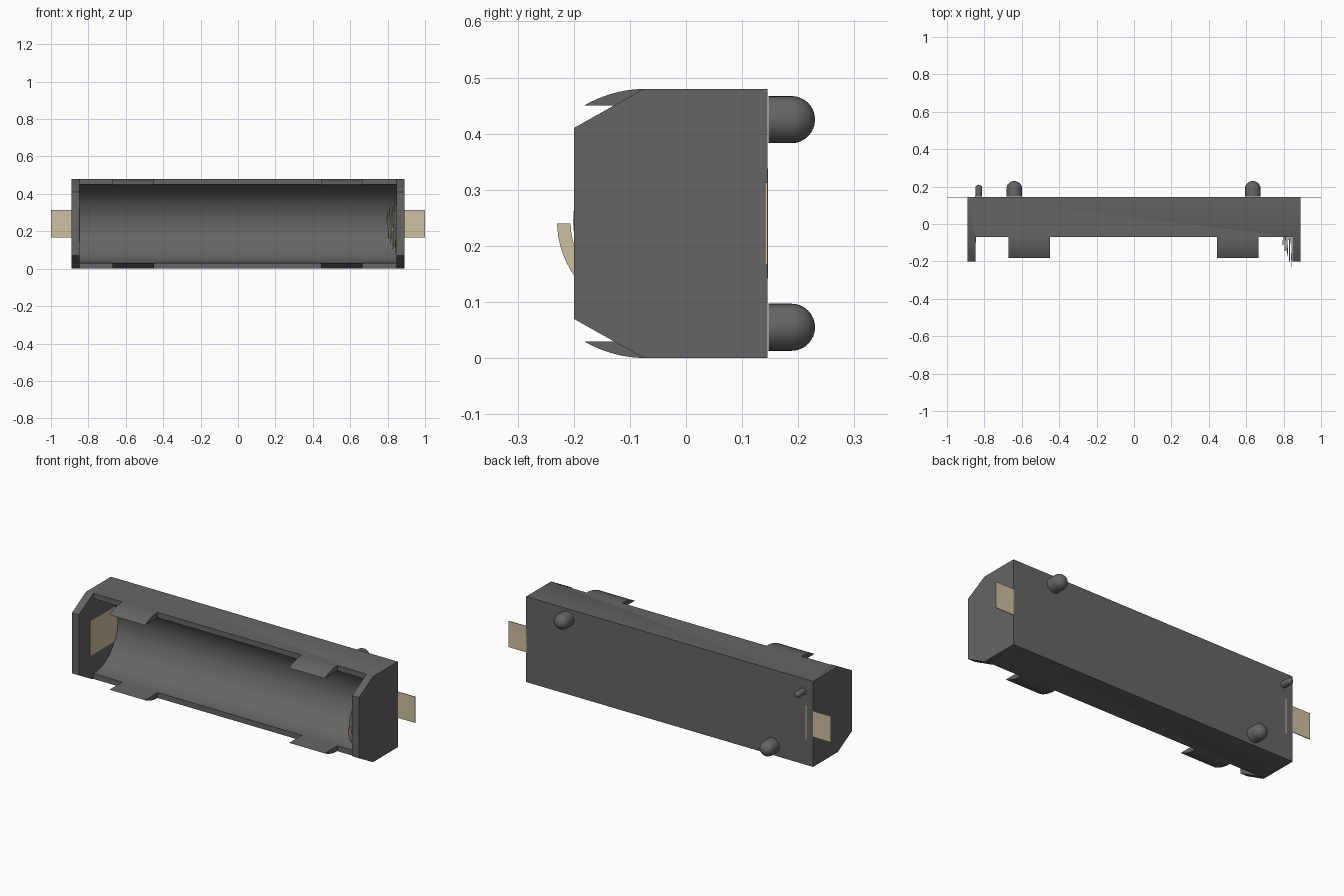
import bpy, bmesh
from math import sin, cos, pi, radians

if "Cube" in bpy.data.objects:
    bpy.data.objects.remove(bpy.data.objects["Cube"])


def material(name, rgb):
    m = bpy.data.materials.new(name)
    m.diffuse_color = (*rgb, 1)
    m.use_nodes = True
    m.node_tree.nodes["Principled BSDF"].inputs["Base Color"].default_value = m.diffuse_color
    return m


PLASTIC = material("dark_plastic", (0.13, 0.13, 0.13))
METAL = material("contact_metal", (0.62, 0.53, 0.35))
ZC = 0.24  # height of the cell axis


def finish(name, bm, mat, smooth=True):
    bmesh.ops.recalc_face_normals(bm, faces=bm.faces)
    me = bpy.data.meshes.new(name)
    bm.to_mesh(me)
    bm.free()
    ob = bpy.data.objects.new(name, me)
    bpy.context.collection.objects.link(ob)
    me.materials.append(mat)
    if smooth:
        shade(ob)
    return ob


def shade(ob):
    bpy.ops.object.select_all(action='DESELECT')
    ob.select_set(True)
    bpy.context.view_layer.objects.active = ob
    bpy.ops.object.shade_smooth_by_angle(angle=radians(30))


def prism(name, profile, x0, x1, mat, smooth=True):
    """Extrude a closed (y, z) outline along x."""
    bm = bmesh.new()
    f = bm.faces.new([bm.verts.new((x0, y, z)) for y, z in profile])
    ext = bmesh.ops.extrude_face_region(bm, geom=[f])
    moved = [v for v in ext['geom'] if isinstance(v, bmesh.types.BMVert)]
    bmesh.ops.translate(bm, verts=moved, vec=(x1 - x0, 0, 0))
    return finish(name, bm, mat, smooth)


def box(name, x0, x1, y0, y1, z0, z1, mat):
    return prism(name, [(y0, z0), (y1, z0), (y1, z1), (y0, z1)], x0, x1, mat, False)


def pin(name, x, z, r, y0, y1):
    """Round-nosed locating pin pointing to +y."""
    bm = bmesh.new()
    prof = [(r, y0)] + [(r * cos(a), y1 - r + r * sin(a))
                        for a in (i * pi / 16 for i in range(8))]
    n = 32
    rings = [[bm.verts.new((x + q * cos(2 * pi * k / n), y, z + q * sin(2 * pi * k / n)))
              for k in range(n)] for q, y in prof]
    bm.faces.new(rings[0])
    for a, b in zip(rings, rings[1:]):
        for k in range(n):
            bm.faces.new((a[k], a[(k + 1) % n], b[(k + 1) % n], b[k]))
    tip = bm.verts.new((x, y1, z))
    for k in range(n):
        bm.faces.new((rings[-1][k], rings[-1][(k + 1) % n], tip))
    return finish(name, bm, PLASTIC)


# Body: chamfered block with the cell trough and the open front cut away
body = prism("holder_body", [(0.145, 0), (-0.075, 0), (-0.2, 0.07), (-0.2, 0.41),
                             (-0.075, 0.48), (0.145, 0.48)], -0.89, 0.89, PLASTIC, False)
arc = [(-0.07 + 0.21 * sin(a), ZC - 0.21 * cos(a)) for a in (i * pi / 48 for i in range(49))]
cutter = prism("trough_cutter", [(-0.3, -0.1), (-0.07, -0.1)] + arc +
               [(-0.07, 0.6), (-0.3, 0.6)], -0.847, 0.847, PLASTIC, False)
mod = body.modifiers.new("trough", 'BOOLEAN')
mod.operation = 'DIFFERENCE'
mod.solver = 'EXACT'
mod.object = cutter
bpy.context.view_layer.objects.active = body
bpy.ops.object.modifier_apply(modifier=mod.name)
bpy.data.objects.remove(cutter)
shade(body)

# Four retaining clips curving in over the trough
R = 0.224
upper = [(-0.07 - R * sin(a), 0.48 - R + R * cos(a)) for a in (i * 0.5236 / 10 for i in range(11))]
upper += [(-0.07, 0.45)]
for side, x0 in (("left", -0.67), ("right", 0.445)):
    prism(f"upper_clip_{side}", upper, x0, x0 + 0.22, PLASTIC)
    prism(f"lower_clip_{side}", [(y, 2 * ZC - z) for y, z in upper], x0, x0 + 0.22, PLASTIC)

# Locating pins on the back
pin("locating_pin_left", -0.64, 0.055, 0.042, 0.147, 0.23)
pin("locating_pin_right", 0.635, 0.425, 0.042, 0.147, 0.23)
pin("polarity_pin", -0.83, 0.41, 0.018, 0.147, 0.21)

# Solder tabs at both ends, flat contact plate at the left end
for side, s in (("left", -1), ("right", 1)):
    a, b = sorted((s * 0.885, s * 1.0))
    box(f"solder_tab_{side}", a, b, 0.141, 0.145, 0.167, 0.313, METAL)
box("contact_plate", -0.85, -0.844, -0.1, 0.146, 0.142, 0.338, METAL)

# Conical contact spring: flat ribbon spiral at the right end
bm = bmesh.new()
turns, per, w, t = 4, 48, 0.024, 0.003
prev = None
for i in range(turns * per + 1):
    f = i / (turns * per)
    a = -pi + 2 * pi * i / per
    r, x = 0.172 - 0.115 * f, 0.845 - 0.048 * f
    ring = [bm.verts.new((x + dx, -0.058 + q * cos(a), ZC + q * sin(a)))
            for q, dx in ((r, 0), (r - w, 0), (r - w, -t), (r, -t))]
    if prev:
        for k in range(4):
            bm.faces.new((prev[k], prev[(k + 1) % 4], ring[(k + 1) % 4], ring[k]))
    else:
        bm.faces.new(ring)
    prev = ring
bm.faces.new(prev)
finish("contact_spring", bm, METAL)
